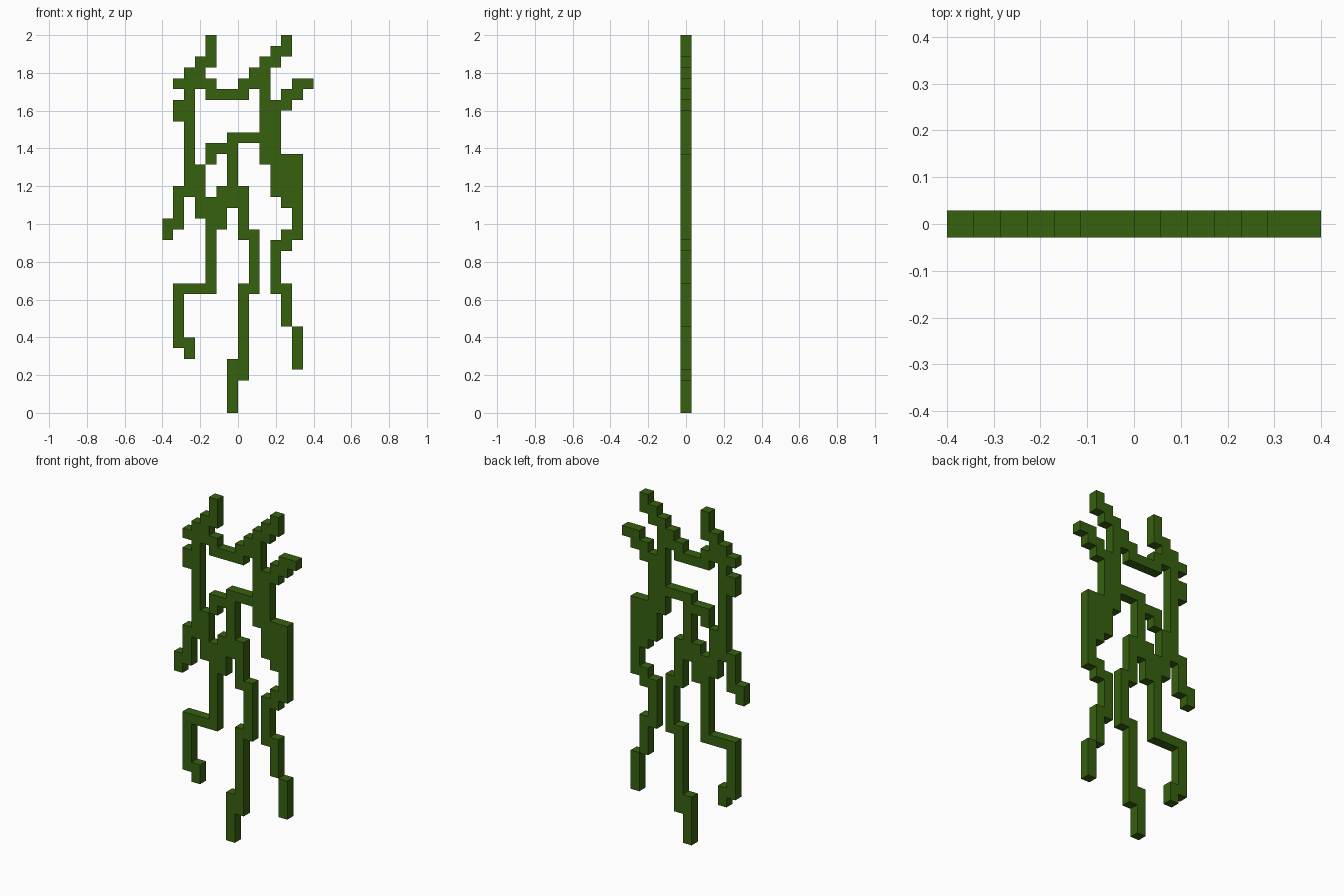
import bpy
import bmesh
import math

if "Cube" in bpy.data.objects:
    bpy.data.objects.remove(bpy.data.objects["Cube"], do_unlink=True)

ROWS, COLS = 35, 14
S = 2 / ROWS          # size of one square block
HALF = S / 2          # half the thickness

green = bpy.data.materials.new("vine green")
colour = (0.038, 0.120, 0.0048, 1)
green.diffuse_color = colour
green.use_nodes = True
bsdf = green.node_tree.nodes["Principled BSDF"]
bsdf.inputs["Base Color"].default_value = colour
bsdf.inputs["Roughness"].default_value = 0.9

# Each part is a set of vertical runs: column, first row, end row (from the top)
PARTS = {
    "right_stem": [(2, 3, 15), (3, 12, 17)],
    "right_top_shoot": [(4, 0, 3), (3, 2, 5), (1, 4, 5), (1, 6, 8)],
    "upper_bridge": [(4, 4, 6), (5, 5, 6), (6, 5, 6), (7, 4, 6), (8, 3, 5)],
    "left_stem": [(9, 2, 12), (10, 6, 15)],
    "left_top_shoot": [(10, 1, 3), (11, 0, 2)],
    "left_side_shoot": [(11, 5, 7), (12, 4, 6), (13, 4, 5)],
    "middle_bridge": [(4, 10, 12), (5, 10, 11), (6, 9, 16), (7, 9, 10), (8, 9, 10)],
    "right_hanging_tip": [(1, 14, 18), (0, 17, 19)],
    "centre_cluster": [(5, 14, 18), (7, 14, 19)],
    "right_tendril": [(4, 15, 24), (3, 23, 24), (2, 23, 24), (1, 23, 29), (2, 28, 30)],
    "centre_tendril": [(8, 18, 24), (7, 23, 32), (6, 30, 35)],
    "left_leaf_mass": [(11, 11, 16), (12, 11, 19)],
    "left_tendril": [(11, 18, 20), (10, 19, 24), (11, 23, 27)],
    "left_tendril_tip": [(12, 27, 31)],
}


def cells_of(runs):
    return {(c, r) for c, top, end in runs for r in range(top, end)}


filled = set().union(*(cells_of(runs) for runs in PARTS.values()))


def build_part(name, cells):
    """Flat block shape, with side walls only along the outer outline."""
    bm = bmesh.new()
    for c, r in sorted(cells):
        x0, x1 = (c - COLS / 2) * S, (c + 1 - COLS / 2) * S
        z0, z1 = (ROWS - r - 1) * S, (ROWS - r) * S
        ring = [(x0, z0), (x1, z0), (x1, z1), (x0, z1)]
        front = [bm.verts.new((x, -HALF, z)) for x, z in ring]
        back = [bm.verts.new((x, HALF, z)) for x, z in ring]
        bm.faces.new(front)
        bm.faces.new(back[::-1])
        for i, (dc, dr) in enumerate([(0, 1), (1, 0), (0, -1), (-1, 0)]):
            if (c + dc, r + dr) not in filled:
                j = (i + 1) % 4
                bm.faces.new((front[j], front[i], back[i], back[j]))
    # Join the blocks and merge their coplanar faces
    bmesh.ops.remove_doubles(bm, verts=bm.verts, dist=S * 0.01)
    bmesh.ops.dissolve_limit(bm, angle_limit=math.radians(1),
                             verts=bm.verts, edges=bm.edges)
    mesh = bpy.data.meshes.new(name)
    bm.to_mesh(mesh)
    bm.free()
    mesh.materials.append(green)
    bpy.context.collection.objects.link(bpy.data.objects.new(name, mesh))


for part, runs in PARTS.items():
    build_part(part, cells_of(runs))
